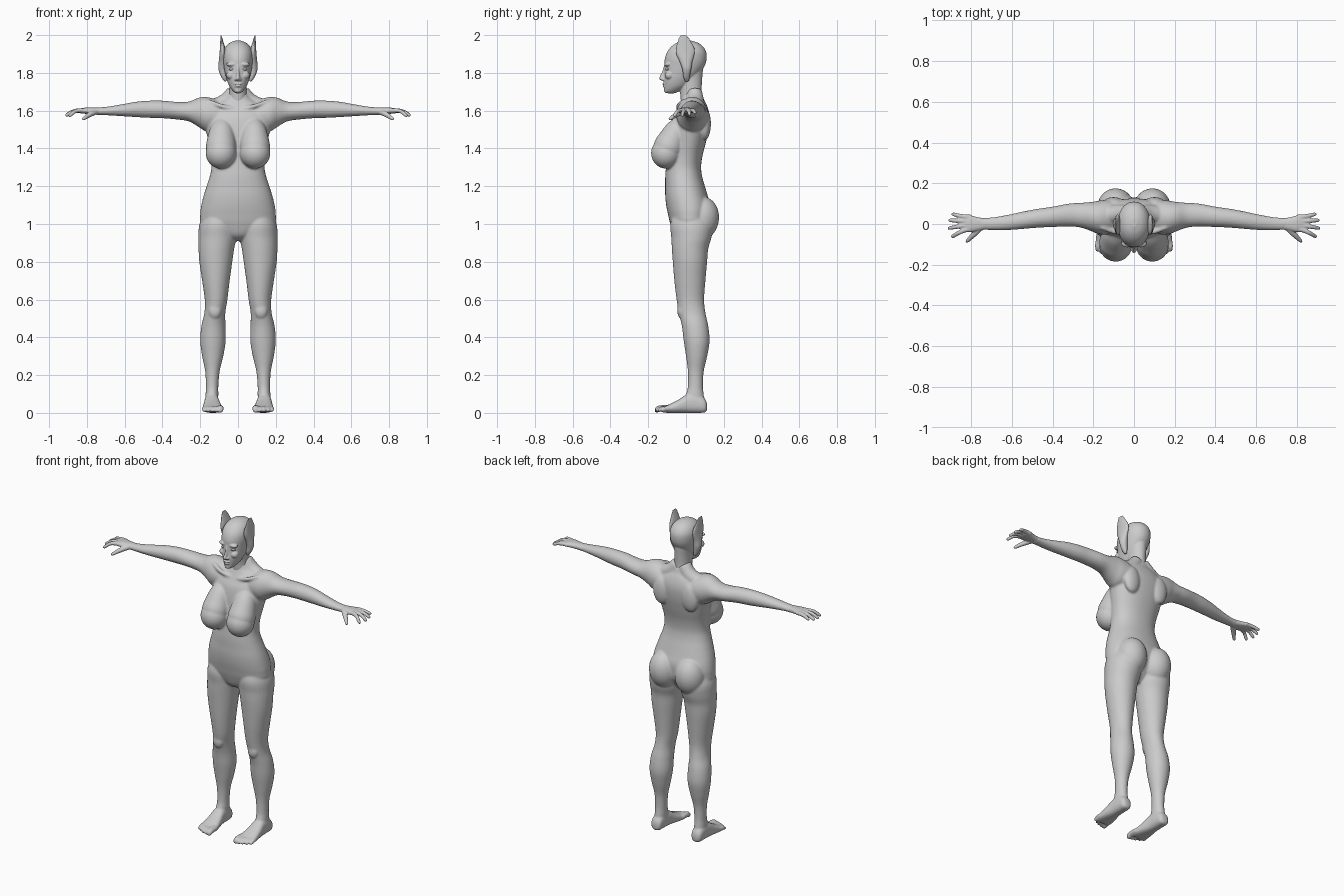
import bpy, bmesh, math
from mathutils import Vector, Matrix

grey = bpy.data.materials.new("clay grey")
grey.diffuse_color = (0.6, 0.6, 0.6, 1)


def skin_rings(bm, rings):
    """Join rings of points into a closed tube."""
    vs = [[bm.verts.new(p) for p in r] for r in rings]
    n = len(vs[0])
    faces = [bm.faces.new(vs[0]), bm.faces.new(vs[-1][::-1])]
    for a, b in zip(vs, vs[1:]):
        for i in range(n):
            faces.append(bm.faces.new((a[i], b[i], b[(i + 1) % n], a[(i + 1) % n])))
    bmesh.ops.recalc_face_normals(bm, faces=faces)


def spline(rows, steps=4):
    """Smoothly resample rows of numbers."""
    out = []
    for i in range(len(rows) - 1):
        a, b, c, d = (rows[max(0, min(len(rows) - 1, i + k))] for k in (-1, 0, 1, 2))
        for s in range(steps):
            t = s / steps
            out.append([q + 0.5 * t * (r - p + t * (2 * p - 5 * q + 4 * r - w + t * (3 * (q - r) + w - p)))
                        for p, q, r, w in zip(a, b, c, d)])
    return out + [list(rows[-1])]


def loft(bm, axis, rows, power=1.0, sides=(1, -1), n=32):
    """Rows: position along axis, then low/high extents on the other two axes."""
    for m in sides:
        rings = []
        for t, u0, u1, v0, v1 in spline(rows):
            ring = []
            for i in range(n):
                a = 2 * math.pi * i / n
                c, s = math.cos(a), math.sin(a)
                u = (u0 + u1) / 2 + (u1 - u0) / 2 * math.copysign(abs(c) ** power, c)
                v = (v0 + v1) / 2 + (v1 - v0) / 2 * math.copysign(abs(s) ** power, s)
                x, y, z = {"x": (t, u, v), "y": (u, t, v), "z": (u, v, t)}[axis]
                ring.append((m * x, y, z))
            rings.append(ring)
        skin_rings(bm, rings)


def tube(bm, rows, n=14):
    """Round limb through rows of x, y, z, radius, mirrored to both sides."""
    pts = spline(rows)
    for m in (1, -1):
        rings = []
        for i, (x, y, z, r) in enumerate(pts):
            d = Vector(pts[min(i + 1, len(pts) - 1)][:3]) - Vector(pts[max(i - 1, 0)][:3])
            q = d.to_track_quat("Z", "Y")
            ring = [Vector((x, y, z)) + q @ Vector((r * math.cos(k * math.tau / n), r * math.sin(k * math.tau / n), 0))
                    for k in range(n)]
            rings.append([(m * p.x, p.y, p.z) for p in ring])
        skin_rings(bm, rings)


def ball(bm, c, r, tilt=0.0, sides=(1, -1)):
    for m in sides:
        mat = Matrix.Translation((m * c[0], c[1], c[2])) @ Matrix.Rotation(tilt, 4, "X") @ Matrix.Diagonal((*r, 1))
        bmesh.ops.create_uvsphere(bm, u_segments=28, v_segments=18, radius=1, matrix=mat)


def finish(bm, name, voxel=None, smooth=4):
    me = bpy.data.meshes.new(name)
    bm.to_mesh(me)
    bm.free()
    me.materials.append(grey)
    ob = bpy.data.objects.new(name, me)
    bpy.context.collection.objects.link(ob)
    bpy.context.view_layer.objects.active = ob
    ob.select_set(True)
    if voxel:
        rm = ob.modifiers.new("fuse", "REMESH")
        rm.mode, rm.voxel_size, rm.use_smooth_shade = "VOXEL", voxel, True
        sm = ob.modifiers.new("soften", "SMOOTH")
        sm.factor, sm.iterations = 0.5, smooth
        for mod in ("fuse", "soften"):
            bpy.ops.object.modifier_apply(modifier=mod)
    bpy.ops.object.shade_smooth()
    ob.select_set(False)
    return ob


# Body: torso
bm = bmesh.new()
torso = [(0.91, .03, -.02, .05), (0.94, .09, -.06, .08), (1.0, .19, -.083, .12), (1.05, .2, -.095, .13),
         (1.1, .194, -.105, .13), (1.15, .182, -.11, .115), (1.2, .166, -.11, .1), (1.25, .15, -.11, .086),
         (1.3, .14, -.106, .08), (1.36, .143, -.1, .087), (1.43, .156, -.092, .105), (1.5, .17, -.085, .12),
         (1.56, .178, -.072, .125), (1.6, .17, -.052, .12), (1.635, .125, -.035, .108), (1.66, .075, -.025, .095),
         (1.69, .05, -.02, .085)]
loft(bm, "z", [(z, -w, w, a, b) for z, w, a, b in torso], 0.9, (1,), 48)
# Breasts
tube(bm, [(.085, -.02, 1.56, .03), (.085, -.04, 1.51, .06), (.088, -.07, 1.45, .074), (.09, -.095, 1.4, .08),
          (.09, -.11, 1.36, .06)], 28)
ball(bm, (.09, -.105, 1.375), (.081, .08, .082))
# Buttocks
ball(bm, (.09, .083, 1.03), (.09, .092, .115), -.1)
# Legs
loft(bm, "z", [(1.08, .03, .17, -.06, .1), (1.0, .008, .204, -.083, .14), (.93, .008, .21, -.078, .135),
               (.87, .02, .209, -.075, .118), (.8, .03, .205, -.07, .112), (.7, .044, .19, -.062, .103),
               (.6, .056, .176, -.05, .096), (.53, .067, .178, -.038, .103), (.46, .066, .194, -.022, .118),
               (.38, .065, .2, -.012, .125), (.3, .078, .19, 0, .112), (.22, .097, .174, .01, .094),
               (.14, .104, .17, .01, .09), (.09, .104, .172, 0, .095), (.03, .11, .17, .01, .1)])
# Feet
loft(bm, "y", [(.112, .125, .155, .015, .045), (.1, .108, .172, .002, .075), (.06, .103, .176, 0, .1),
               (.01, .1, .178, 0, .1), (-.04, .09, .184, 0, .07), (-.09, .08, .188, 0, .045),
               (-.125, .085, .185, .002, .03)], 0.8)
# Toes
for i in range(5):
    x, r = .093 + .022 * i, (.017, .0125, .012, .0115, .011)[i]
    y = (-.16, -.158, -.152, -.143, -.13)[i]
    tube(bm, [(x, -.09, .025, r), (x, y + .022, .024, r), (x, y + .003, .014, r * .9), (x, y - .006, .012, r * .5)])
# Shoulders and arms
loft(bm, "x", [(.06, -.04, .11, 1.5, 1.63), (.12, -.05, .118, 1.49, 1.66), (.17, -.05, .115, 1.49, 1.673),
               (.21, -.035, .108, 1.515, 1.668), (.26, -.018, .104, 1.543, 1.648), (.32, -.012, .1, 1.553, 1.646),
               (.4, -.015, .085, 1.56, 1.653), (.47, -.018, .075, 1.562, 1.653), (.54, -.024, .062, 1.566, 1.647),
               (.62, -.03, .045, 1.571, 1.633), (.7, -.03, .032, 1.576, 1.62), (.755, -.028, .03, 1.577, 1.617)])
# Shoulder blades and the slope of the neck
ball(bm, (.1, .1, 1.53), (.055, .032, .085))
tube(bm, [(.02, .045, 1.7, .04), (.06, .05, 1.65, .045), (.12, .045, 1.62, .045), (.17, .04, 1.61, .045)], 20)
# Collarbones and kneecaps
tube(bm, [(.02, -.038, 1.61, .01), (.09, -.04, 1.625, .012), (.16, -.015, 1.65, .012)])
ball(bm, (.122, -.024, .54), (.034, .022, .042))
finish(bm, "body", .006, 6)

# Hands
bm = bmesh.new()
loft(bm, "x", [(.73, -.027, .027, 1.578, 1.616), (.765, -.033, .033, 1.58, 1.617), (.8, -.04, .042, 1.583, 1.617),
               (.83, -.038, .044, 1.585, 1.612), (.845, -.03, .035, 1.59, 1.608)], 0.85)
fingers = [((.83, .035), (.895, .048), 1.585), ((.83, .014), (.91, .018), 1.578),
           ((.83, -.008), (.913, -.02), 1.573), ((.825, -.028), (.897, -.06), 1.571)]
for (x0, y0), (x1, y1), z in fingers:
    tube(bm, [(x0 - .03, y0, 1.6, .011), (x0, y0, 1.601, .0125), ((x0 + x1) / 2, (y0 + y1) / 2, 1.597, .0105),
              (x1 - .008, y1, z + .004, .009), (x1, y1, z, .005)])
tube(bm, [(.75, -.015, 1.595, .015), (.775, -.04, 1.585, .015), (.8, -.065, 1.57, .012), (.818, -.083, 1.557, .009),
          (.824, -.087, 1.552, .005)])
finish(bm, "hands", .0038, 4)

# Head: skull, face and neck
bm = bmesh.new()
face = [(1.692, .012, -.1, -.06), (1.705, .028, -.115, -.03), (1.73, .046, -.116, .01), (1.765, .06, -.118, .045),
        (1.8, .069, -.115, .075), (1.84, .076, -.114, .1), (1.875, .08, -.112, .109), (1.91, .078, -.1, .107),
        (1.94, .064, -.077, .09), (1.96, .042, -.048, .062), (1.971, .014, -.014, .026)]
loft(bm, "z", [(z, -w, w, a, b) for z, w, a, b in face], 0.95, (1,), 40)
neck = [(1.6, .06, -.02, .09), (1.65, .053, -.027, .088), (1.7, .047, -.032, .083), (1.76, .047, -.04, .085),
        (1.82, .05, -.03, .09)]
loft(bm, "z", [(z, -w, w, a, b) for z, w, a, b in neck], 1, (1,), 32)
# Brow and cheeks
ball(bm, (.032, -.097, 1.845), (.03, .018, .012))
ball(bm, (.038, -.088, 1.787), (.024, .024, .022))
# Nose and nostrils
loft(bm, "z", [(1.757, -.008, .008, -.122, -.1), (1.767, -.013, .013, -.142, -.1), (1.785, -.01, .01, -.137, -.1),
               (1.81, -.007, .007, -.125, -.1), (1.84, -.008, .008, -.116, -.1)], 1, (1,))
ball(bm, (.012, -.119, 1.766), (.008, .011, .008))
# Lips and chin
ball(bm, (0, -.112, 1.742), (.022, .013, .006), sides=(1,))
ball(bm, (0, -.112, 1.729), (.019, .012, .006), sides=(1,))
ball(bm, (0, -.1, 1.706), (.02, .017, .013), sides=(1,))
finish(bm, "head", .0035, 3)

# Eyes
bm = bmesh.new()
ball(bm, (.032, -.095, 1.82), (.016, .014, .008))
finish(bm, "eyes")

# Tall pointed ears
bm = bmesh.new()
loft(bm, "z", [(1.755, .06, .072, -.005, .015), (1.78, .058, .09, -.014, .02), (1.82, .06, .104, -.02, .028),
               (1.86, .062, .102, -.034, .034), (1.9, .064, .098, -.052, .045), (1.93, .067, .096, -.053, .045),
               (1.97, .079, .094, -.043, .024), (2.0, .088, .092, -.032, .006)])
finish(bm, "ears", .0035, 2)
